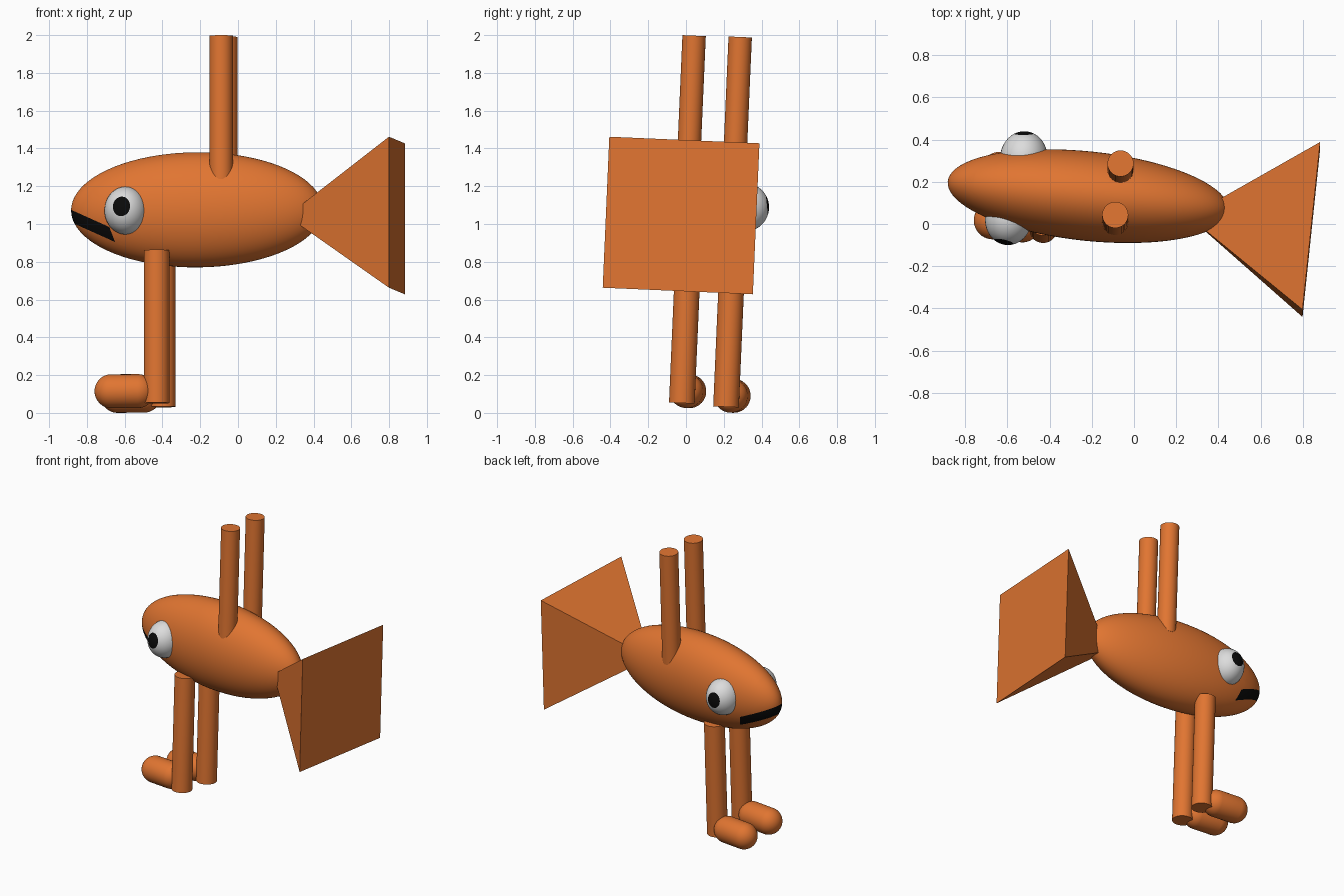
import bpy, bmesh, math
from mathutils import Matrix, Vector

if "Cube" in bpy.data.objects:
    bpy.data.objects.remove(bpy.data.objects["Cube"])

# Common lean of the whole figure: slight yaw and roll
R = Matrix.Rotation(math.radians(-2.5), 4, 'X') @ Matrix.Rotation(math.radians(-6), 4, 'Z')
UP = R @ Vector((0, 0, 1))
BACK = R @ Vector((1, 0, 0))


def material(name, rgb):
    m = bpy.data.materials.new(name)
    m.diffuse_color = (*rgb, 1)
    m.use_nodes = True
    m.node_tree.nodes["Principled BSDF"].inputs["Base Color"].default_value = m.diffuse_color
    return m


ORANGE = material("orange", (0.75, 0.178, 0.031))
WHITE = material("eye white", (0.72, 0.72, 0.72))
BLACK = material("black", (0.003, 0.003, 0.003))


def finish(name, bm, matrix, mats, smooth=True):
    bm.transform(matrix)
    bmesh.ops.recalc_face_normals(bm, faces=bm.faces[:])
    me = bpy.data.meshes.new(name)
    bm.to_mesh(me)
    bm.free()
    for m in mats:
        me.materials.append(m)
    if smooth:
        me.shade_smooth()
        me.set_sharp_from_angle(angle=math.radians(35))
    ob = bpy.data.objects.new(name, me)
    bpy.context.collection.objects.link(ob)
    return ob


def limb(name, centre, length, radius):
    """Cylinder centred on `centre`, running along the figure's up axis."""
    bm = bmesh.new()
    bmesh.ops.create_cone(bm, cap_ends=True, segments=40, radius1=radius,
                          radius2=radius, depth=length)
    finish(name, bm, Matrix.Translation(centre) @ R, [ORANGE])


def foot(name, centre, radius, straight):
    """Capsule lying along the body axis."""
    bm = bmesh.new()
    bmesh.ops.create_uvsphere(bm, u_segments=36, v_segments=21, radius=radius)
    for v in bm.verts:
        v.co.z += math.copysign(straight / 2, v.co.z)
    finish(name, bm, Matrix.Translation(centre) @ R @ Matrix.Rotation(math.pi / 2, 4, 'Y'), [ORANGE])


def eye(name, centre, side):
    """Oval eyeball whose pole cap is the pupil."""
    d = Vector((-0.1, 0.98 * side, 0.15)).normalized()
    bm = bmesh.new()
    bmesh.ops.create_uvsphere(bm, u_segments=36, v_segments=22, radius=1,
                              matrix=d.to_track_quat('Z', 'Y').to_matrix().to_4x4())
    for f in bm.faces:
        if f.calc_center_median().normalized().dot(d) > math.cos(math.radians(24.5)):
            f.material_index = 1
    finish(name, bm, Matrix.Translation(centre) @ R @ Matrix.Diagonal((0.112, 0.125, 0.127, 1)),
           [WHITE, BLACK])


# Body: long ellipsoid with the mouth cut in as a slanted band at the nose
bm = bmesh.new()
bmesh.ops.create_uvsphere(bm, u_segments=64, v_segments=40, radius=1,
                          matrix=Matrix.Diagonal((0.67, 0.212, 0.305, 1)) @ Matrix.Rotation(math.pi / 2, 4, 'Y'))
slope, half, end = -0.45, 0.033, -0.485


def mouth_offset(co):
    return co.z + 0.03 - slope * (co.x + 0.67)


cuts = [((-0.67, 0, -0.03 + half), (-slope, 0, 1)),
        ((-0.67, 0, -0.03 - half), (-slope, 0, 1)),
        ((end, 0, 0), (1, 0, 0.35))]
for co, no in cuts:
    near = [f for f in bm.faces if f.calc_center_median().x < -0.38]
    geom = set(near)
    for f in near:
        geom.update(f.edges)
        geom.update(f.verts)
    bmesh.ops.bisect_plane(bm, geom=list(geom), dist=1e-5, plane_co=co, plane_no=no)
for f in bm.faces:
    c = f.calc_center_median()
    if abs(mouth_offset(c)) < half and (c.x - end) + 0.35 * c.z < 0:
        f.material_index = 1
finish("body", bm, Matrix.Translation((-0.217, 0.132, 1.075)) @ R, [ORANGE, BLACK])

# Tail: square pyramid, point buried in the body
bm = bmesh.new()
depth = 0.585
bmesh.ops.create_cone(bm, cap_ends=True, segments=4, radius1=0.4 * math.sqrt(2),
                      radius2=0, depth=depth)
tail_centre = Vector((0.841, -0.026, 1.045)) - BACK * depth / 2
finish("tail", bm, Matrix.Translation(tail_centre) @ R @ Matrix.Rotation(-math.pi / 2, 4, 'Y')
       @ Matrix.Rotation(math.pi / 4, 4, 'Z'), [ORANGE], smooth=False)

# Raised arms
for name, top in (("front_arm", (-0.089, 0.043, 1.997)), ("back_arm", (-0.064, 0.287, 1.99))):
    limb(name, Vector(top) - UP * 0.4, 0.8, 0.062)

# Legs
for name, base in (("front_leg", (-0.431, -0.022, 0.052)), ("back_leg", (-0.399, 0.212, 0.032))):
    limb(name, Vector(base) + UP * 0.405, 0.81, 0.068)

# Feet
foot("front_foot", (-0.60, 0.010, 0.115), 0.09, 0.14)
foot("back_foot", (-0.568, 0.245, 0.0905), 0.09, 0.14)

# Eyes
eye("front_eye", (-0.595, 0.025, 1.071), -1)
eye("back_eye", (-0.523, 0.315, 1.088), 1)
